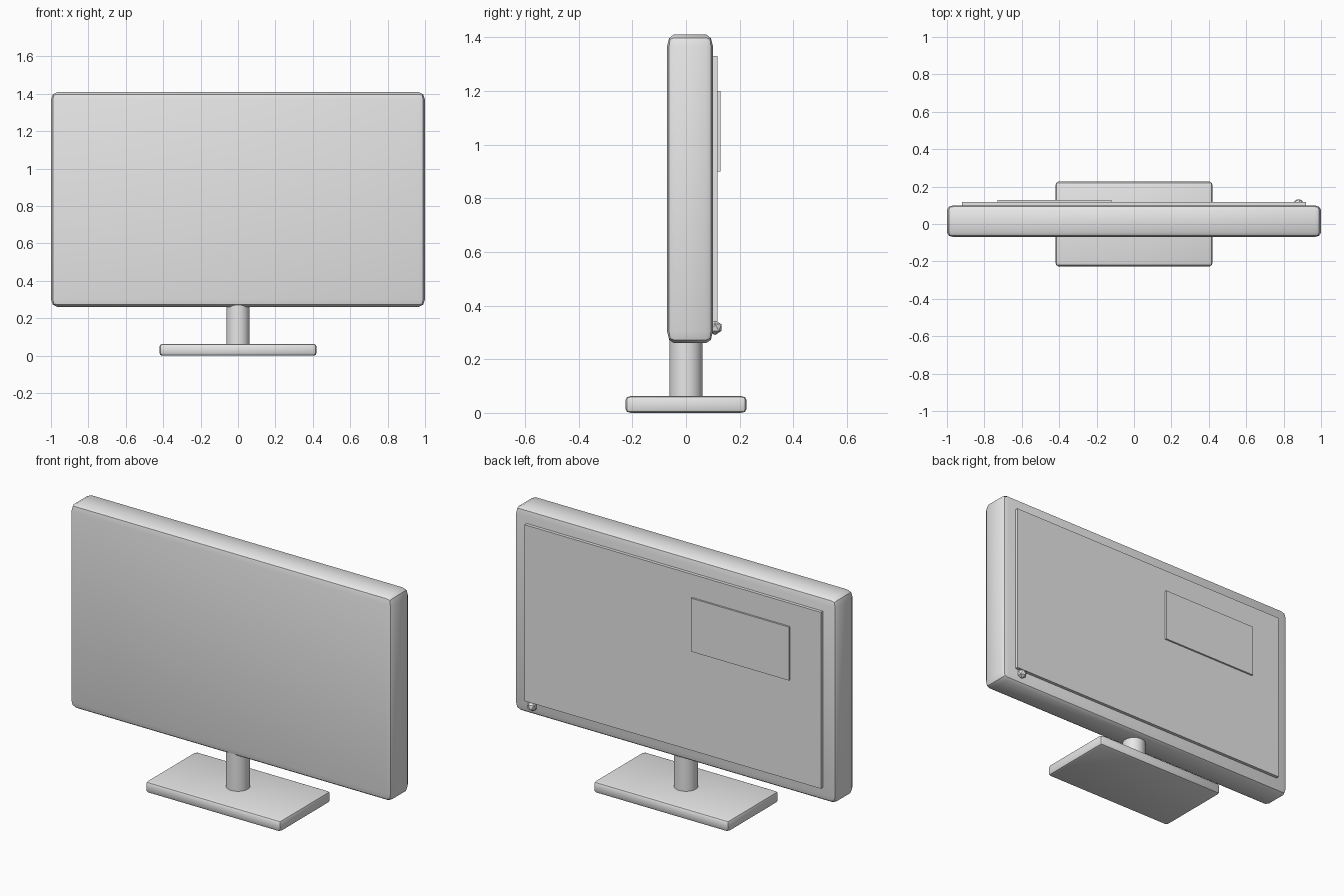
import bpy, bmesh, math
from mathutils import Vector

cube = bpy.data.objects.get("Cube")
if cube:
    bpy.data.objects.remove(cube, do_unlink=True)

grey = bpy.data.materials.new("plain grey")
grey.use_nodes = True
grey.diffuse_color = (0.8, 0.8, 0.8, 1)
grey.node_tree.nodes["Principled BSDF"].inputs["Base Color"].default_value = (0.8, 0.8, 0.8, 1)


def finish(name, bm, smooth=40):
    bmesh.ops.recalc_face_normals(bm, faces=bm.faces)
    mesh = bpy.data.meshes.new(name)
    bm.to_mesh(mesh)
    bm.free()
    mesh.materials.append(grey)
    obj = bpy.data.objects.new(name, mesh)
    bpy.context.collection.objects.link(obj)
    if smooth:
        bpy.ops.object.select_all(action='DESELECT')
        obj.select_set(True)
        bpy.context.view_layer.objects.active = obj
        bpy.ops.object.shade_smooth_by_angle(angle=math.radians(smooth))
    return obj


def box(name, low, high, bevel=None):
    """Box between two corners; bevel gives its width along x, y and z."""
    low, high = Vector(low), Vector(high)
    size, centre = high - low, (low + high) / 2
    unit = Vector(bevel or (1, 1, 1))
    bm = bmesh.new()
    bmesh.ops.create_cube(bm, size=1)
    bmesh.ops.scale(bm, verts=bm.verts, vec=[s / u for s, u in zip(size, unit)])
    if bevel:
        bmesh.ops.bevel(bm, geom=bm.edges[:], offset=1, segments=2,
                        profile=0.5, affect='EDGES')
        bmesh.ops.scale(bm, verts=bm.verts, vec=unit)
    bmesh.ops.translate(bm, verts=bm.verts, vec=centre)
    return finish(name, bm, 40 if bevel else 0)


# Screen housing with softened edges
box("screen_housing", (-1, -0.07, 0.26), (1, 0.1, 1.41), (0.035, 0.025, 0.042))

# Raised back cover and its label plate
box("back_cover", (-0.92, 0.08, 0.34), (0.92, 0.118, 1.33))
box("back_plate", (-0.73, 0.11, 0.9), (-0.12, 0.128, 1.2))

# Stand foot
box("stand_base", (-0.42, -0.226, 0), (0.42, 0.226, 0.063), (0.015, 0.02, 0.015))

# Stand post
bm = bmesh.new()
bmesh.ops.create_cone(bm, cap_ends=True, segments=32, radius1=0.062, radius2=0.062, depth=0.29)
bmesh.ops.translate(bm, verts=bm.verts, vec=(0, 0, 0.185))
finish("stand_post", bm)

# Small faceted button at the lower back corner
bm = bmesh.new()
bmesh.ops.create_icosphere(bm, subdivisions=1, radius=0.028)
bmesh.ops.translate(bm, verts=bm.verts, vec=(0.88, 0.108, 0.318))
finish("power_button", bm, 0)
